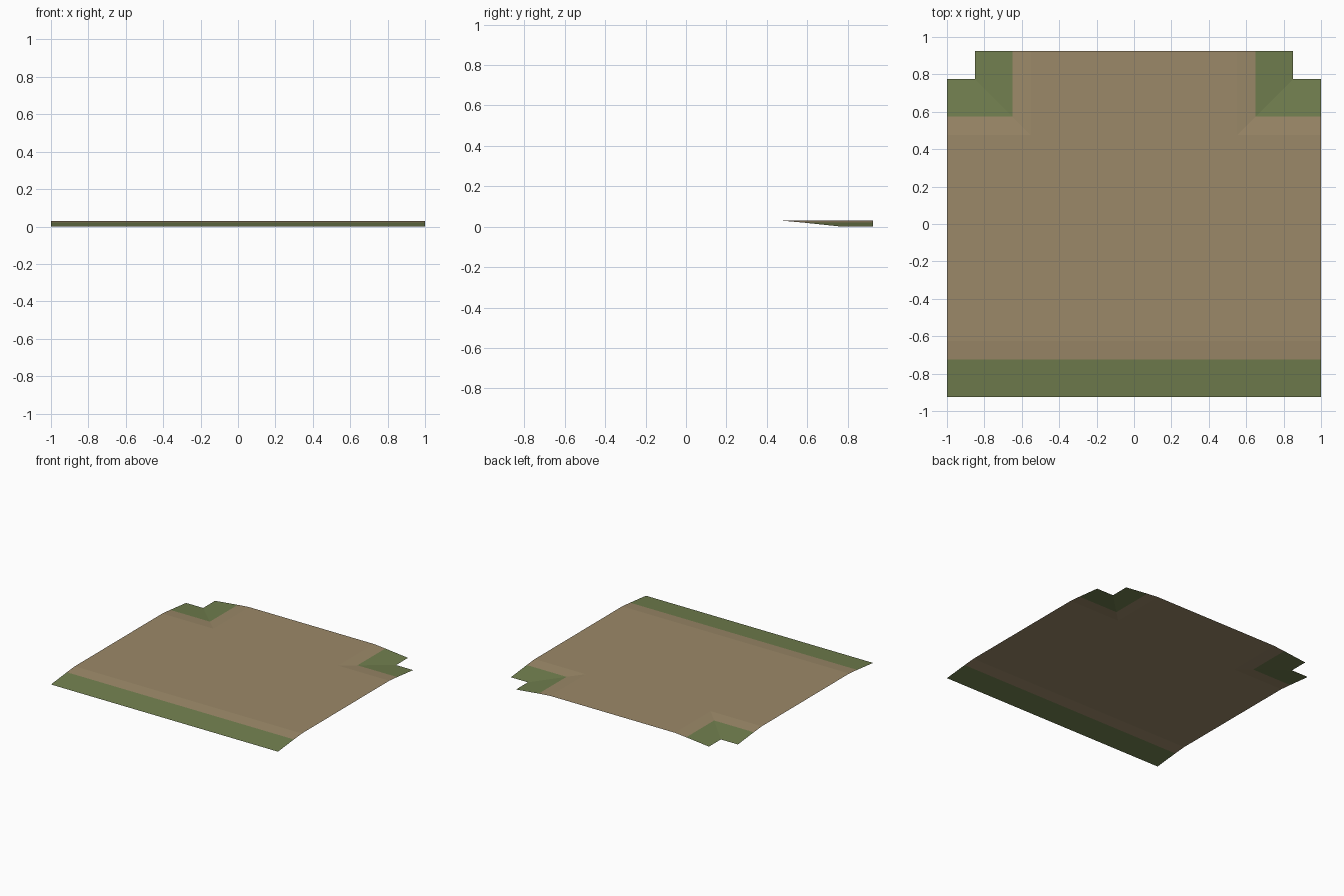
import bpy, bmesh

if "Cube" in bpy.data.objects:
    bpy.data.objects.remove(bpy.data.objects["Cube"])

# Grid lines of the tile
XS = [-1, -0.85, -0.65, -0.55, 0.55, 0.65, 0.85, 1]
YS = [-0.925, -0.725, -0.625, 0.475, 0.575, 0.775, 0.925]
TOP = 0.03


def height(x, y):
    """Flat dirt that drops to the ground at the front and back corners."""
    depth = max(-0.625 - y, min(abs(x) - 0.55, y - 0.475), 0)
    if depth < 0.1:
        return TOP - 0.009 * depth / 0.1
    return max(0.0, (TOP - 0.009) * (0.3 - depth) / 0.2)


def material(name, color):
    m = bpy.data.materials.new(name)
    m.diffuse_color = (*color, 1)
    m.use_nodes = True
    m.node_tree.nodes["Principled BSDF"].inputs["Base Color"].default_value = m.diffuse_color
    return m


def is_notch(x, y):
    return abs(x) > 0.85 and y > 0.775


def is_grass(x, y):
    return y < -0.725 or (abs(x) > 0.65 and y > 0.575)


def build(name, mat, grass):
    """Sheet made of the grid cells that belong to this surface."""
    bm = bmesh.new()
    cache = {}

    def vert(x, y):
        if (x, y) not in cache:
            cache[(x, y)] = bm.verts.new((x, y, height(x, y)))
        return cache[(x, y)]

    for x0, x1 in zip(XS, XS[1:]):
        for y0, y1 in zip(YS, YS[1:]):
            cx, cy = (x0 + x1) / 2, (y0 + y1) / 2
            if is_notch(cx, cy) or is_grass(cx, cy) != grass:
                continue
            a, b, c, d = vert(x0, y0), vert(x1, y0), vert(x1, y1), vert(x0, y1)
            # Crease corner cells along the diagonal pointing outwards
            if abs(cx) > 0.55 and cy > 0.475:
                faces = [(a, b, c), (a, c, d)] if cx > 0 else [(a, b, d), (b, c, d)]
            else:
                faces = [(a, b, c, d)]
            for f in faces:
                bm.faces.new(f)
    mesh = bpy.data.meshes.new(name)
    bm.to_mesh(mesh)
    bm.free()
    mesh.materials.append(mat)
    ob = bpy.data.objects.new(name, mesh)
    bpy.context.collection.objects.link(ob)


# Dirt surface and grass borders
build("dirt_path", material("dirt brown", (0.33, 0.25, 0.14)), False)
build("grass_border", material("grass green", (0.165, 0.21, 0.077)), True)
